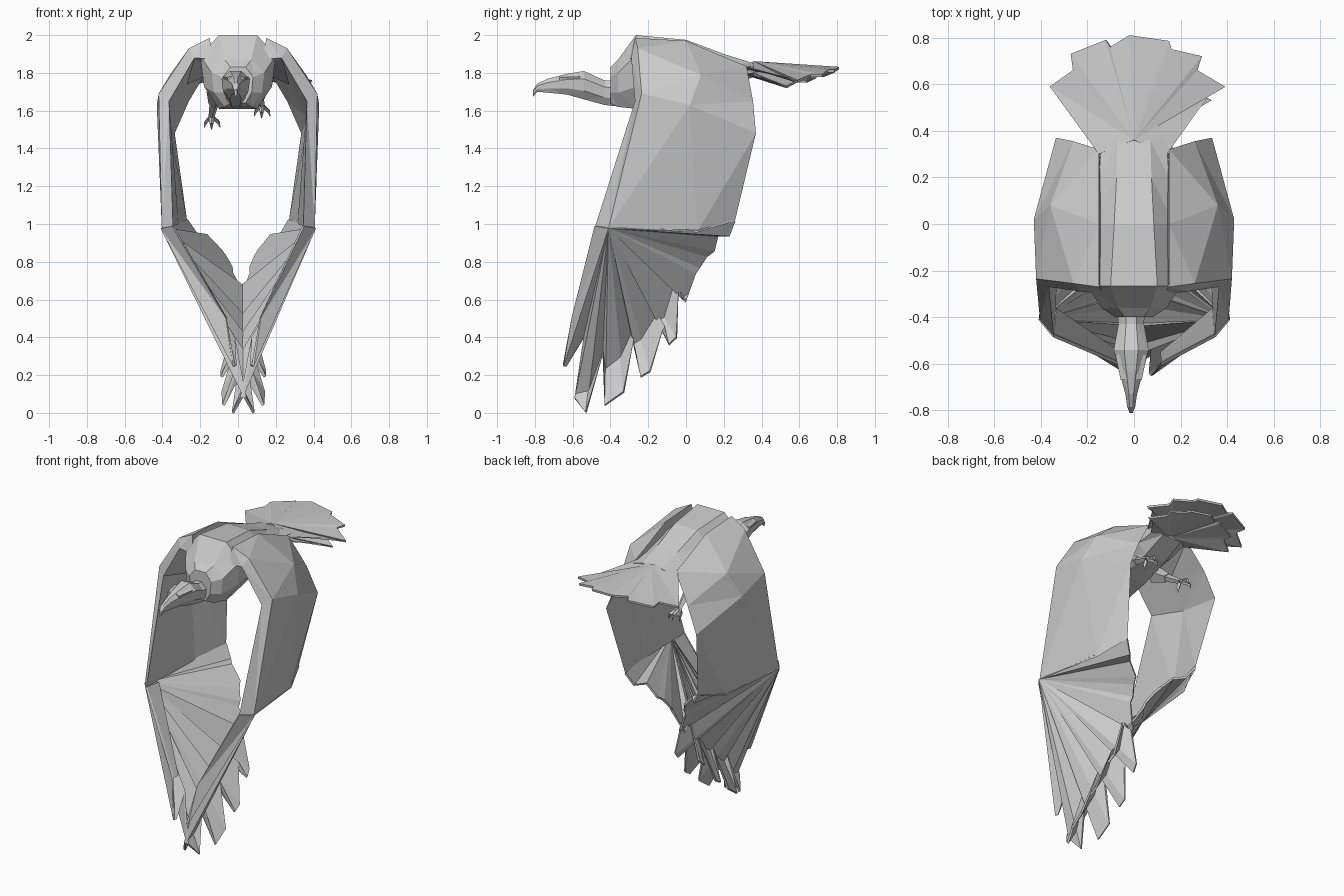
import bpy, bmesh, math
from mathutils import Vector


def finish(name, bm):
    bmesh.ops.recalc_face_normals(bm, faces=bm.faces)
    me = bpy.data.meshes.new(name)
    bm.to_mesh(me)
    bm.free()
    ob = bpy.data.objects.new(name, me)
    bpy.context.collection.objects.link(ob)
    return ob


def loft(name, rings):
    bm = bmesh.new()
    rows = [[bm.verts.new(p) for p in r] for r in rings]
    n = len(rows[0])
    for a, b in zip(rows, rows[1:]):
        for i in range(n):
            j = (i + 1) % n
            bm.faces.new((a[i], a[j], b[j], b[i]))
    bm.faces.new(rows[0])
    bm.faces.new(rows[-1])
    bmesh.ops.triangulate(bm, faces=bm.faces)
    return finish(name, bm)


def fan(name, pivot, outline, thick):
    bm = bmesh.new()
    c = bm.verts.new(pivot)
    vs = [bm.verts.new(p) for p in outline]
    for a, b in zip(vs, vs[1:]):
        bm.faces.new((c, a, b))
    ob = finish(name, bm)
    m = ob.modifiers.new("thickness", 'SOLIDIFY')
    m.thickness = thick
    m.offset = 0
    return ob


def ring(y, w, top, bot, cx=0.0, flat=0.5):
    # eight-sided cross-section facing along y
    m = (top + bot) / 2
    h = (top - bot) / 2
    return [(cx + w * a, y, m + h * b) for a, b in
            ((-flat, 1), (flat, 1), (1, .45), (.9, -.4), (flat, -1), (-flat, -1), (-.9, -.4), (-1, .45))]


# body
loft("body", [ring(*r) for r in (
    (-.40, .08, 1.83, 1.64), (-.36, .14, 1.87, 1.62), (-.265, .20, 2.0, 1.61),
    (0, .17, 1.975, 1.65), (.2, .15, 1.90, 1.71), (.36, .14, 1.85, 1.78))])

# neck and head with hooked beak
loft("neck_and_head", [ring(y, w, t, b, -.012, .4) for y, w, t, b in (
    (-.34, .06, 1.76, 1.62), (-.43, .055, 1.76, 1.63), (-.54, .075, 1.81, 1.66),
    (-.63, .052, 1.795, 1.685), (-.73, .025, 1.77, 1.695),
    (-.785, .017, 1.745, 1.70), (-.81, .007, 1.71, 1.675))])
for s in (-1, 1):
    loft("brow", [[(-.012 + s * x, y, z) for x, y, z in r] for r in (
        ((.035, -.56, 1.79), (.068, -.56, 1.78), (.06, -.56, 1.755)),
        ((.02, -.67, 1.785), (.045, -.67, 1.775), (.038, -.67, 1.75)))])

# tail fan, drooping to the sides
tail = [(.14, .30, 1.83), (.33, .57, 1.76), (.39, .59, 1.755), (.27, .66, 1.785),
        (.29, .72, 1.785), (.16, .75, 1.81), (.15, .785, 1.81), (-.02, .81, 1.825),
        (-.10, .76, 1.82), (-.12, .79, 1.81), (-.27, .73, 1.785), (-.26, .66, 1.785),
        (-.36, .59, 1.755), (-.15, .30, 1.83)]
fan("tail_feathers", (0, .36, 1.855), tail, .014)
under = [(x * .85, .3 + (y - .3) * .8, z - .03) for x, y, z in tail]
fan("tail_coverts", (0, .34, 1.80), under, .012)

# inner wing: rib = front edge, upper edge, mid, trailing edge, underside
arm = [
    [(.13, -.30, 1.87), (.15, -.27, 1.985), (.15, 0, 1.97), (.15, .32, 1.835), (.13, 0, 1.80)],
    [(.23, -.29, 1.88), (.26, -.255, 1.93), (.36, .08, 1.79), (.26, .355, 1.65), (.27, .02, 1.74)],
    [(.365, -.27, 1.65), (.42, -.235, 1.69), (.43, .02, 1.63), (.335, .37, 1.48), (.375, .02, 1.56)],
    [(.345, -.48, .99), (.405, -.41, .98), (.345, .06, .96), (.27, .26, 1.02), (.315, 0, 1.0)],
]
# outer wing outline: leading edge, then feather tips and notches
hand = [
    (.345, -.48, .99), (.09, -.60, .50), (.05, -.65, .25), (.04, -.635, .25), (.05, -.54, .40),
    (-.01, -.59, .08), (-.055, -.53, 0), (-.01, -.44, .31), (-.105, -.43, .04),
    (-.11, -.33, .11), (-.03, -.28, .38), (-.115, -.24, .19), (-.115, -.19, .22),
    (-.055, -.12, .46), (-.10, -.09, .36), (-.09, -.05, .40), (-.03, -.04, .65),
    (-.02, 0, .59), (.05, .05, .74), (.05, .07, .77), (.08, .11, .83),
    (.10, .15, .86), (.17, .17, .94), (.22, .23, .94), (.27, .26, 1.02), (.345, .06, .96)]


def side(p, s):
    # mirror, with the crossed tips leaning slightly to +x
    x, y, z = p
    lean = .028 * max(0, min(1, (1 - z) / .4))
    return (s * x + lean, y, z)


for s, label in ((1, "right"), (-1, "left")):
    loft(label + "_inner_wing", [[side(p, s) for p in r] for r in arm])
    fan(label + "_outer_wing", side((.405, -.41, .98), s), [side(p, s) for p in hand], .014)
    # bevel under the leading edge of the hand
    loft(label + "_wing_edge", [[side(p, s) for p in r] for r in (
        ((.345, -.48, .99), (.405, -.41, .98), (.335, -.36, .98)),
        ((.09, -.60, .50), (.10, -.56, .50), (.085, -.55, .50)))])


def limb(name, a, b, ra, rb):
    a, b = Vector(a), Vector(b)
    q = (b - a).to_track_quat('Z', 'Y')
    loft(name, [[p + q @ Vector((r * math.cos(t * math.pi / 2), r * math.sin(t * math.pi / 2), 0))
                 for t in range(4)] for p, r in ((a, ra), (b, rb))])


# legs tucked back under the tail, with curled toes
for x, z, label in ((.125, 1.63, "right"), (-.14, 1.57, "left")):
    hip, foot = Vector((x * .8, .06, 1.70)), Vector((x, .27, z))
    limb(label + "_thigh", hip, hip.lerp(foot, .5), .055, .03)
    limb(label + "_shank", hip.lerp(foot, .5), foot, .025, .016)
    for dx, dy, dz in ((-.03, .05, -.03), (0, .07, -.02), (.035, .05, -.03), (0, -.02, -.04)):
        knuckle = foot + Vector((dx, dy, dz))
        limb(label + "_toe", foot, knuckle, .014, .011)
        limb(label + "_claw", knuckle, knuckle + Vector((dx * .3, .005, -.03)), .01, .002)
